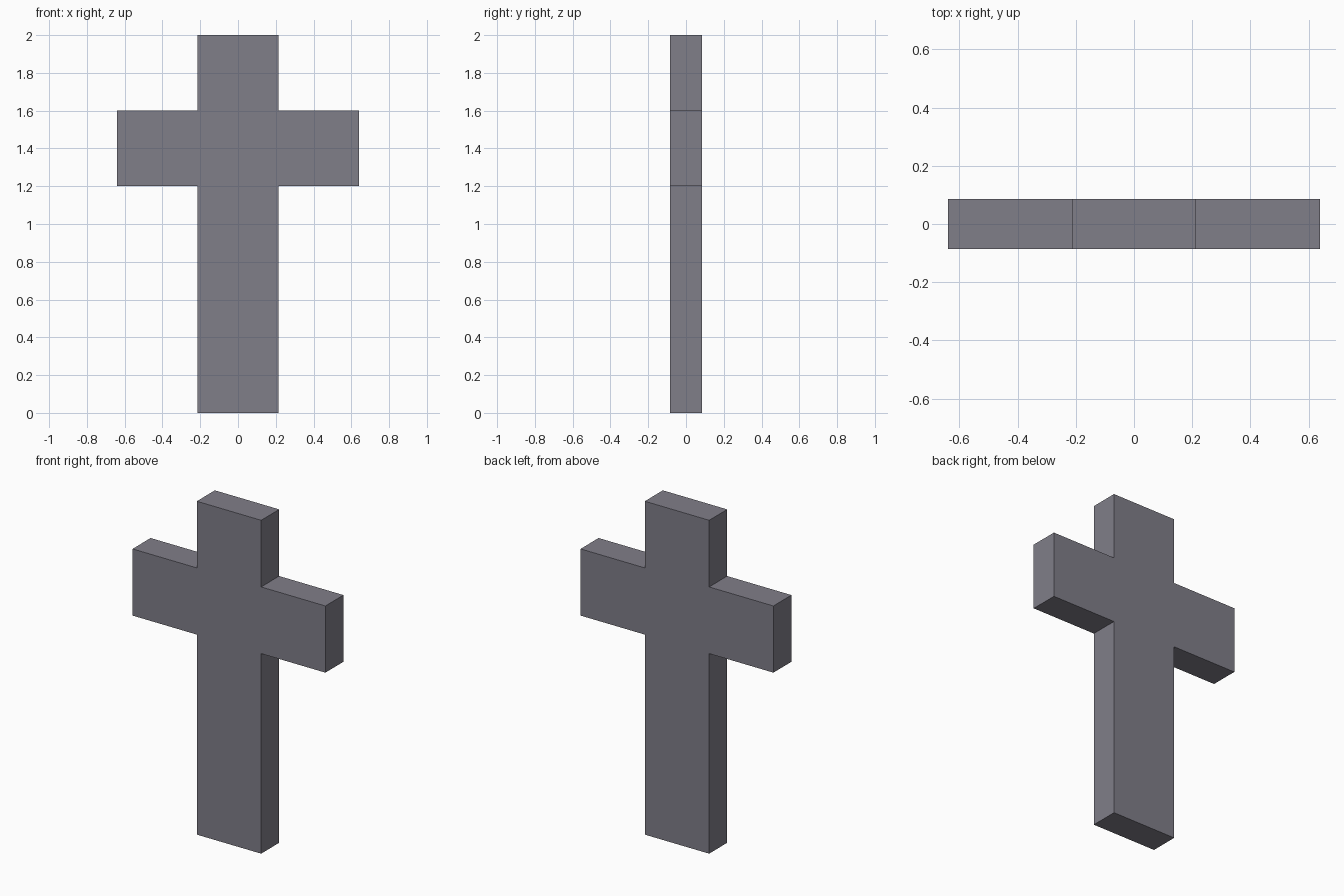
import bpy, bmesh

if "Cube" in bpy.data.objects:
    bpy.data.objects.remove(bpy.data.objects["Cube"])

# Single flat stone colour
stone = bpy.data.materials.new("grey_stone")
stone.diffuse_color = (0.216, 0.209, 0.25, 1.0)
stone.use_nodes = True
stone.node_tree.nodes["Principled BSDF"].inputs["Base Color"].default_value = stone.diffuse_color

# Cross outline: right half from bottom to top, mirrored for the left
POST, ARM, DEPTH = 0.2135, 0.64, 0.171
right = [(POST, 0), (POST, 1.2), (ARM, 1.2), (ARM, 1.6), (POST, 1.6), (POST, 2)]
outline = right + [(-x, z) for x, z in reversed(right)]

# Extrude the outline front to back
bm = bmesh.new()
face = bm.faces.new([bm.verts.new((x, -DEPTH / 2, z)) for x, z in outline])
ext = bmesh.ops.extrude_face_region(bm, geom=[face], use_keep_orig=True)
verts = [g for g in ext["geom"] if isinstance(g, bmesh.types.BMVert)]
bmesh.ops.translate(bm, verts=verts, vec=(0, DEPTH, 0))
bmesh.ops.recalc_face_normals(bm, faces=bm.faces)

mesh = bpy.data.meshes.new("cross")
bm.to_mesh(mesh)
bm.free()
mesh.materials.append(stone)
bpy.context.collection.objects.link(bpy.data.objects.new("cross", mesh))
